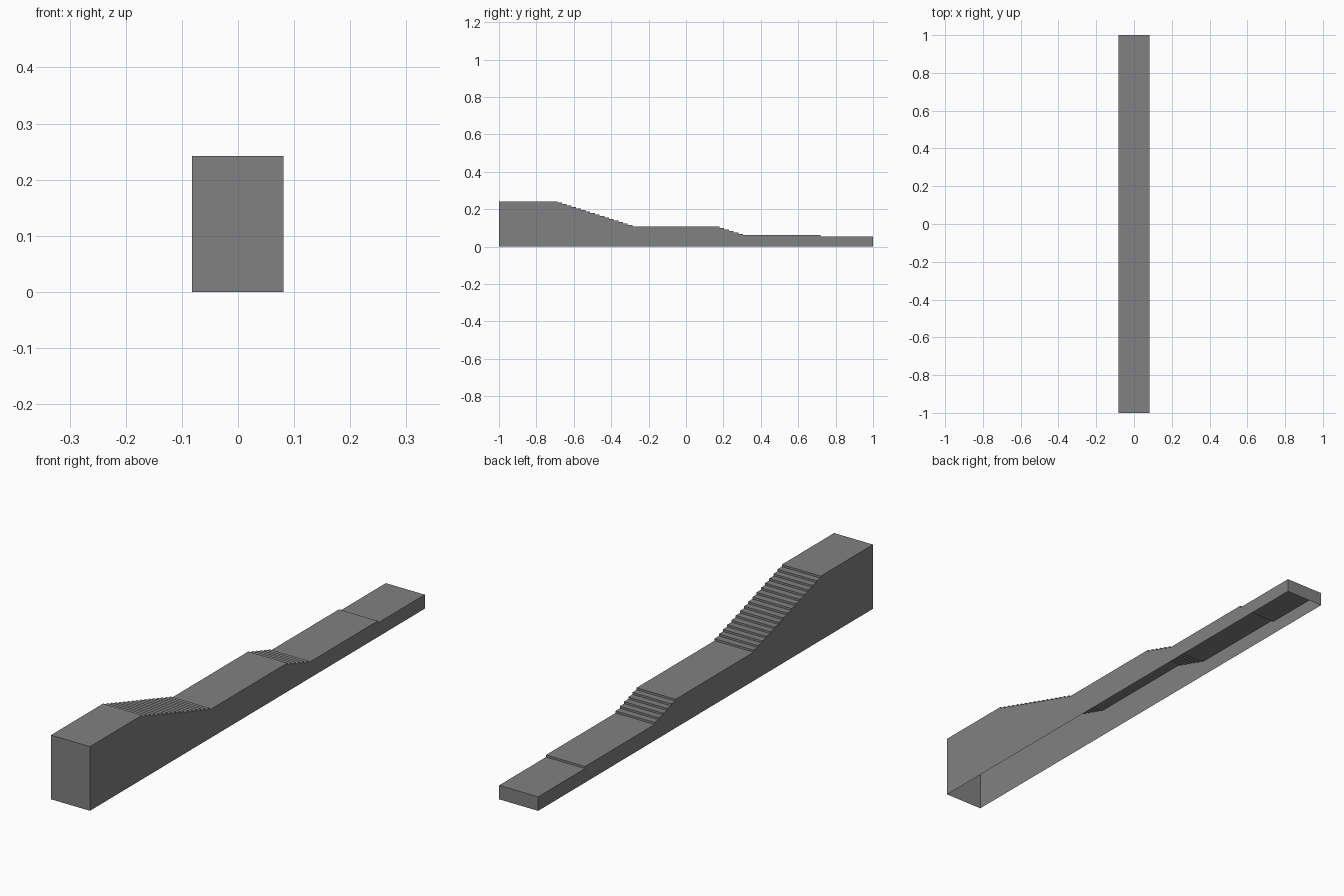
import bpy, bmesh

if "Cube" in bpy.data.objects:
    bpy.data.objects.remove(bpy.data.objects["Cube"])

X0, X1 = -0.082, 0.081
TREAD, RISER = 0.0251, 0.0079
LOW = 0.053


# Flight of steps going down towards +y: n risers starting at (y, z)
def flight(y, z, n):
    pts = []
    for i in range(n):
        pts += [(y + i * TREAD, z - i * RISER), (y + i * TREAD, z - (i + 1) * RISER)]
    return pts


# Side profile: top landing, long flight, middle landing, short flight, single step
profile = [(-1, 0), (-1, LOW + 24 * RISER)]
profile += flight(-0.688, LOW + 24 * RISER, 17)
profile += flight(0.179, LOW + 7 * RISER, 6)
profile += flight(0.72, LOW + RISER, 1)
profile += [(1, LOW), (1, 0)]

# Stair shell, open underneath
bm = bmesh.new()
left = [bm.verts.new((X0, y, z)) for y, z in profile]
right = [bm.verts.new((X1, y, z)) for y, z in profile]
for i in range(len(profile) - 1):
    bm.faces.new((left[i], right[i], right[i + 1], left[i + 1]))
bm.faces.new(left)
bm.faces.new(right[::-1])
bmesh.ops.recalc_face_normals(bm, faces=bm.faces[:])
# Make sure the shell faces outwards
bm.faces.ensure_lookup_table()
if bm.faces[0].normal.y > 0:
    bmesh.ops.reverse_faces(bm, faces=bm.faces[:])

mesh = bpy.data.meshes.new("stairway")
bm.to_mesh(mesh)
bm.free()
obj = bpy.data.objects.new("stairway", mesh)
bpy.context.collection.objects.link(obj)

mat = bpy.data.materials.new("concrete grey")
mat.diffuse_color = (0.22, 0.22, 0.223, 1)
mat.use_nodes = True
mat.node_tree.nodes["Principled BSDF"].inputs["Base Color"].default_value = mat.diffuse_color
mesh.materials.append(mat)
